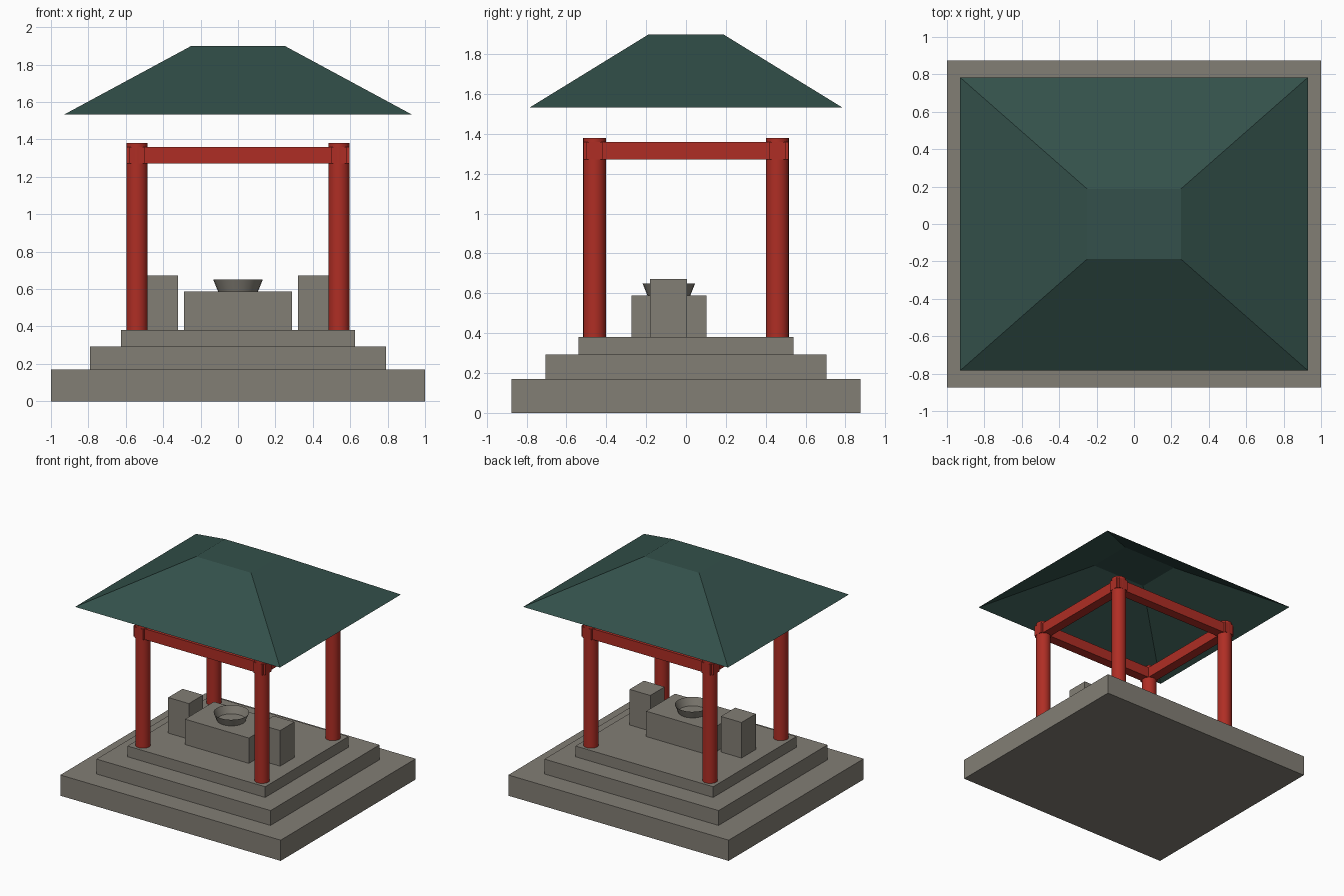
import bpy, bmesh
from mathutils import Matrix

if "Cube" in bpy.data.objects:
    bpy.data.objects.remove(bpy.data.objects["Cube"])


def material(name, rgb):
    m = bpy.data.materials.new(name)
    m.diffuse_color = (*rgb, 1)
    m.use_nodes = True
    m.node_tree.nodes["Principled BSDF"].inputs["Base Color"].default_value = m.diffuse_color
    return m


STONE = material("grey stone", (0.225, 0.21, 0.178))
RED = material("red painted wood", (0.43, 0.027, 0.018))
TILE = material("dark green tile", (0.033, 0.081, 0.069))


def finish(name, bm, mat):
    bmesh.ops.recalc_face_normals(bm, faces=bm.faces)
    me = bpy.data.meshes.new(name)
    bm.to_mesh(me)
    bm.free()
    me.materials.append(mat)
    ob = bpy.data.objects.new(name, me)
    bpy.context.collection.objects.link(ob)
    return ob


def box(name, x, y, z, mat):
    """Box from (min, max) ranges on each axis."""
    bm = bmesh.new()
    bmesh.ops.create_cube(bm, size=1)
    for v in bm.verts:
        v.co = [r[0] if c < 0 else r[1] for c, r in zip(v.co, (x, y, z))]
    return finish(name, bm, mat)


def cone(name, x, y, z0, z1, r0, r1, mat, caps=True):
    bm = bmesh.new()
    bmesh.ops.create_cone(bm, cap_ends=caps, segments=24, radius1=r0, radius2=r1,
                          depth=z1 - z0, matrix=Matrix.Translation((x, y, (z0 + z1) / 2)))
    for f in bm.faces:
        f.smooth = len(f.verts) == 4
    for e in bm.edges:
        e.smooth = abs(e.verts[0].co.z - e.verts[1].co.z) > 0.01
    return finish(name, bm, mat)


# Stepped stone platform
for name, hx, hy, z0, z1 in (("lower_step", 1.0, 0.875, 0, 0.17),
                             ("middle_step", 0.79, 0.706, 0.17, 0.292),
                             ("upper_step", 0.625, 0.54, 0.292, 0.38)):
    box(name, (-hx, hx), (-hy, hy), (z0, z1), STONE)

# Altar, bowl and side blocks
box("altar", (-0.29, 0.29), (-0.273, 0.102), (0.38, 0.588), STONE)
cone("offering_bowl", 0, -0.086, 0.588, 0.65, 0.107, 0.132, STONE, caps=False)
box("left_block", (-0.508, -0.32), (-0.18, 0.006), (0.38, 0.672), STONE)
box("right_block", (0.32, 0.508), (-0.18, 0.006), (0.38, 0.672), STONE)

# Four columns and the beam frame
for sx, side in ((-1, "left"), (1, "right")):
    for sy, end in ((-1, "front"), (1, "back")):
        cone(f"{end}_{side}_column", sx * 0.54, sy * 0.459, 0.38, 1.38, 0.057, 0.057, RED)
    box(f"{side}_beam", (sx * 0.54 - 0.04, sx * 0.54 + 0.04), (-0.515, 0.515), (1.272, 1.36), RED)
for sy, end in ((-1, "front"), (1, "back")):
    box(f"{end}_beam", (-0.597, 0.597), (sy * 0.459 - 0.04, sy * 0.459 + 0.04), (1.272, 1.36), RED)

# Hipped roof: an open shell with a flat top
bm = bmesh.new()
corners = ((-1, -1), (1, -1), (1, 1), (-1, 1))
eave = [bm.verts.new((x * 0.93, y * 0.784, 1.533)) for x, y in corners]
ridge = [bm.verts.new((x * 0.25, y * 0.187, 1.9)) for x, y in corners]
for i in range(4):
    j = (i + 1) % 4
    bm.faces.new((eave[i], eave[j], ridge[j], ridge[i]))
bm.faces.new(ridge)
finish("roof", bm, TILE)
